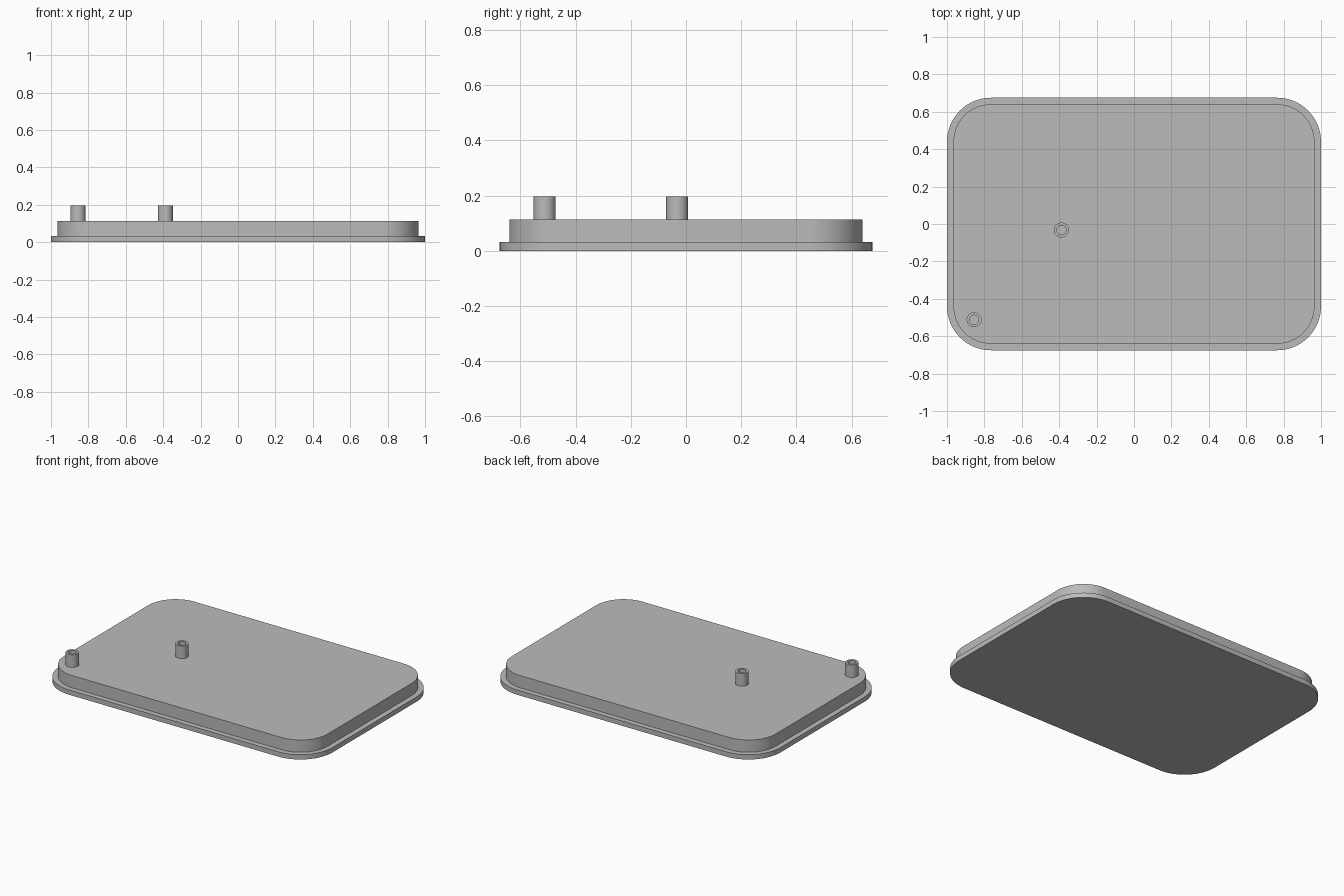
import bpy
import bmesh
from math import cos, sin, pi, radians

cube = bpy.data.objects.get("Cube")
if cube:
    bpy.data.objects.remove(cube, do_unlink=True)

grey = bpy.data.materials.new("plain grey")
grey.use_nodes = True
colour = (0.5, 0.5, 0.5, 1)
grey.diffuse_color = colour
grey.node_tree.nodes["Principled BSDF"].inputs["Base Color"].default_value = colour


def finish(name, bm):
    bmesh.ops.recalc_face_normals(bm, faces=bm.faces)
    mesh = bpy.data.meshes.new(name)
    bm.to_mesh(mesh)
    bm.free()
    mesh.materials.append(grey)
    obj = bpy.data.objects.new(name, mesh)
    bpy.context.collection.objects.link(obj)
    bpy.ops.object.select_all(action="DESELECT")
    obj.select_set(True)
    bpy.context.view_layer.objects.active = obj
    bpy.ops.object.shade_smooth_by_angle(angle=radians(30))
    return obj


def rounded_outline(half_x, half_y, radius, steps=16):
    """Points of a rounded rectangle, counter-clockwise."""
    points = []
    for corner, (sx, sy) in enumerate([(1, 1), (-1, 1), (-1, -1), (1, -1)]):
        for i in range(steps + 1):
            a = (corner + i / steps) * pi / 2
            points.append((sx * (half_x - radius) + radius * cos(a),
                           sy * (half_y - radius) + radius * sin(a)))
    return points


def skin(bm, rings):
    """Join successive rings of vertices with quads."""
    for lower, upper in zip(rings, rings[1:]):
        n = len(lower)
        for i in range(n):
            j = (i + 1) % n
            bm.faces.new((lower[i], lower[j], upper[j], upper[i]))


def stepped_lid(name, levels):
    bm = bmesh.new()
    rings = [[bm.verts.new((x, y, z)) for x, y in rounded_outline(hx, hy, r)]
             for hx, hy, r, z in levels]
    skin(bm, rings)
    bm.faces.new(rings[0][::-1])
    bm.faces.new(rings[-1])
    return finish(name, bm)


def hollow_peg(name, x, y, bottom, top, outer, inner, sides=32):
    bm = bmesh.new()
    profile = [(outer, bottom), (outer, top), (inner, top), (inner, bottom)]
    rings = [[bm.verts.new((r * cos(2 * pi * i / sides), r * sin(2 * pi * i / sides), z))
              for i in range(sides)] for r, z in profile]
    skin(bm, rings)
    obj = finish(name, bm)
    obj.location = (x, y, 0)
    return obj


# Base flange and raised panel as one stepped solid
BODY_TOP = 0.113
stepped_lid("stepped_plate", [
    (1.0, 0.675, 0.235, 0.0),
    (1.0, 0.675, 0.235, 0.032),
    (0.965, 0.64, 0.2, 0.032),
    (0.965, 0.64, 0.2, BODY_TOP),
])

# Hollow locating pegs
for name, x, y in [("corner_peg", -0.855, -0.512), ("middle_peg", -0.388, -0.032)]:
    hollow_peg(name, x, y, BODY_TOP, 0.196, 0.04, 0.025)
